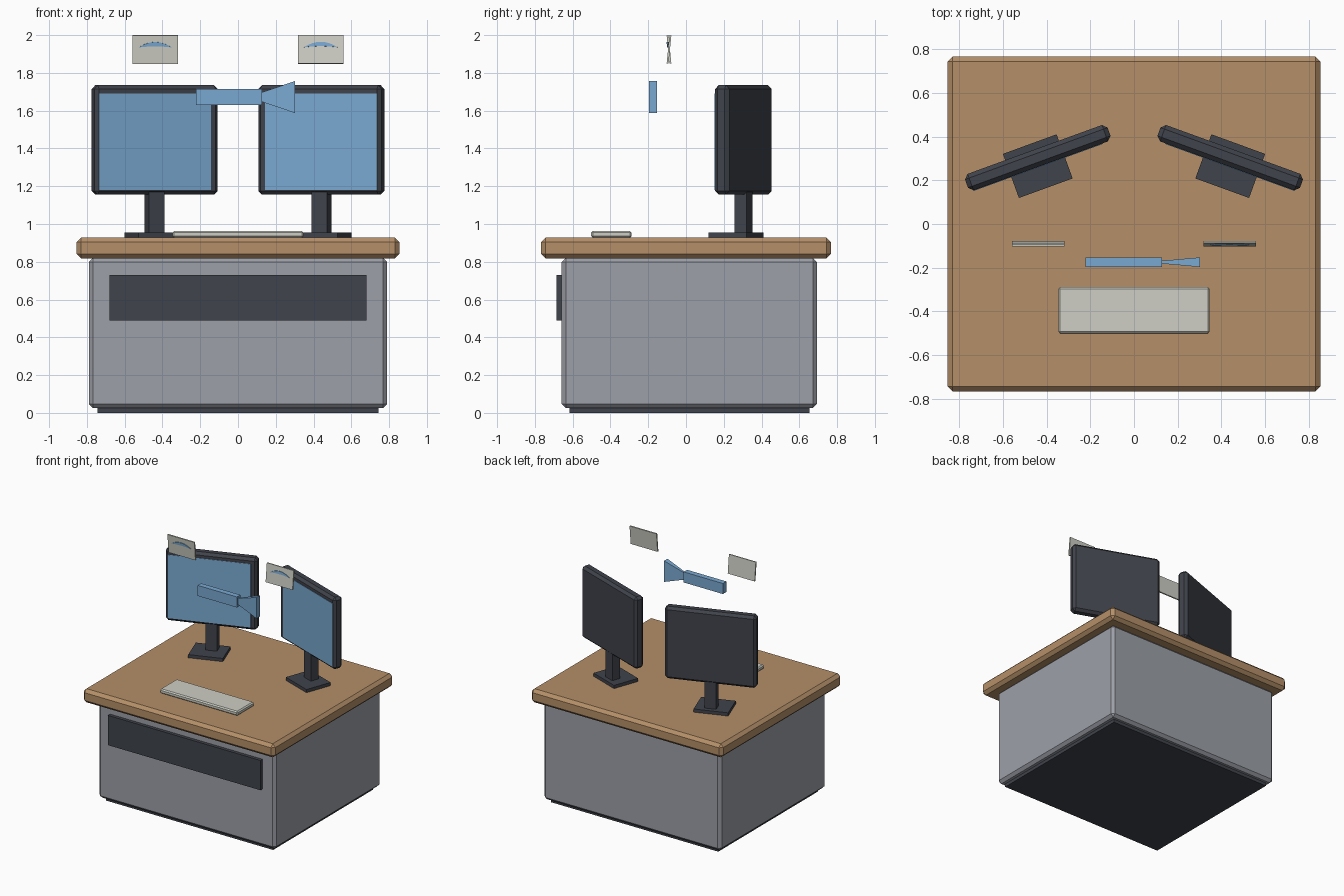
import bpy, bmesh, math
from mathutils import Matrix, Vector

if "Cube" in bpy.data.objects:
    bpy.data.objects.remove(bpy.data.objects["Cube"])


def material(name, r, g, b):
    m = bpy.data.materials.new(name)
    m.diffuse_color = (r, g, b, 1)
    m.use_nodes = True
    m.node_tree.nodes["Principled BSDF"].inputs["Base Color"].default_value = m.diffuse_color
    return m


WOOD = material("warm_wood", 0.46, 0.275, 0.14)
GREY = material("cabinet_grey", 0.335, 0.35, 0.39)
DARK = material("charcoal", 0.05, 0.056, 0.07)
BLUE = material("screen_blue", 0.195, 0.395, 0.64)
PALE = material("off_white", 0.62, 0.62, 0.56)


def finish(name, bm, mat, matrix):
    bmesh.ops.recalc_face_normals(bm, faces=bm.faces)
    me = bpy.data.meshes.new(name)
    bm.to_mesh(me)
    bm.free()
    me.materials.append(mat)
    ob = bpy.data.objects.new(name, me)
    ob.matrix_world = matrix
    bpy.context.collection.objects.link(ob)
    return ob


def box(name, centre, size, mat, bevel=0, rot=None):
    bm = bmesh.new()
    bmesh.ops.create_cube(bm, size=1)
    bmesh.ops.scale(bm, vec=size, verts=bm.verts)
    if bevel:
        bmesh.ops.bevel(bm, geom=bm.edges[:], offset=bevel, segments=1,
                        profile=0.5, affect='EDGES')
    return finish(name, bm, mat, Matrix.Translation(centre) @ (rot or Matrix()))


# Desk
box("plinth", (0, 0.018, 0.02), (1.49, 1.27, 0.04), DARK)
box("cabinet", (0, 0.018, 0.423), (1.58, 1.352, 0.794), GREY, 0.022)
box("front_panel", (0, -0.66, 0.61), (1.36, 0.05, 0.24), DARK)
box("desk_top", (0, 0, 0.873), (1.71, 1.535, 0.11), WOOD, 0.024)
box("keyboard", (0, -0.395, 0.945), (0.694, 0.214, 0.036), PALE, 0.009)

# Two monitors turned towards the middle
for side, label in ((-1, "left"), (1, "right")):
    x = side * 0.441
    turn = Matrix.Rotation(-side * math.radians(20), 4, 'Z')
    box(label + "_monitor_base", (x, 0.265, 0.941), (0.262, 0.215, 0.026), DARK, 0, turn)
    box(label + "_monitor_neck", (x, 0.304, 1.065), (0.088, 0.069, 0.25), DARK, 0, turn)
    box(label + "_monitor_frame", (x, 0.304, 1.445), (0.695, 0.08, 0.58), DARK, 0.02, turn)
    box(label + "_screen", (x, 0.263, 1.436), (0.63, 0.009, 0.512), BLUE, 0, turn)

# Floating arrow: shaft and flared head
box("arrow_shaft", (-0.047, -0.175, 1.672), (0.35, 0.044, 0.085), BLUE)
bm = bmesh.new()
bmesh.ops.create_cube(bm, size=1)
for v in bm.verts:
    k = 1.0 if v.co.x > 0 else 0.3
    v.co = Vector((v.co.x * 0.175, v.co.y * 0.044 * k, v.co.z * 0.17 * k))
finish("arrow_head", bm, BLUE, Matrix.Translation((0.2155, -0.175, 1.672)))

# Floating cards, tilted opposite ways, each with a blue arc
for side, label in ((-1, "left"), (1, "right")):
    tilt = Matrix.Rotation(-side * 0.1, 4, 'X')
    centre = Vector((side * 0.438, -0.09, 1.924))
    box(label + "_card", centre, (0.24, 0.01, 0.151), PALE, 0, tilt)

    bm = bmesh.new()
    n = 12
    ts = [-1 + 2 * i / n for i in range(n + 1)]
    top = [(0.088 * t, 0.011 + 0.029 * (1 - t * t)) for t in ts]
    low = [(0.088 * t, 0.011 + 0.006 * (1 - t * t)) for t in ts[1:-1]]
    face = bm.faces.new([bm.verts.new((px, -0.009, pz)) for px, pz in top + low[::-1]])
    ext = bmesh.ops.extrude_face_region(bm, geom=[face])
    bmesh.ops.translate(bm, vec=(0, 0.006, 0),
                        verts=[g for g in ext["geom"] if isinstance(g, bmesh.types.BMVert)])
    finish(label + "_card_arc", bm, BLUE, Matrix.Translation(centre) @ tilt)
